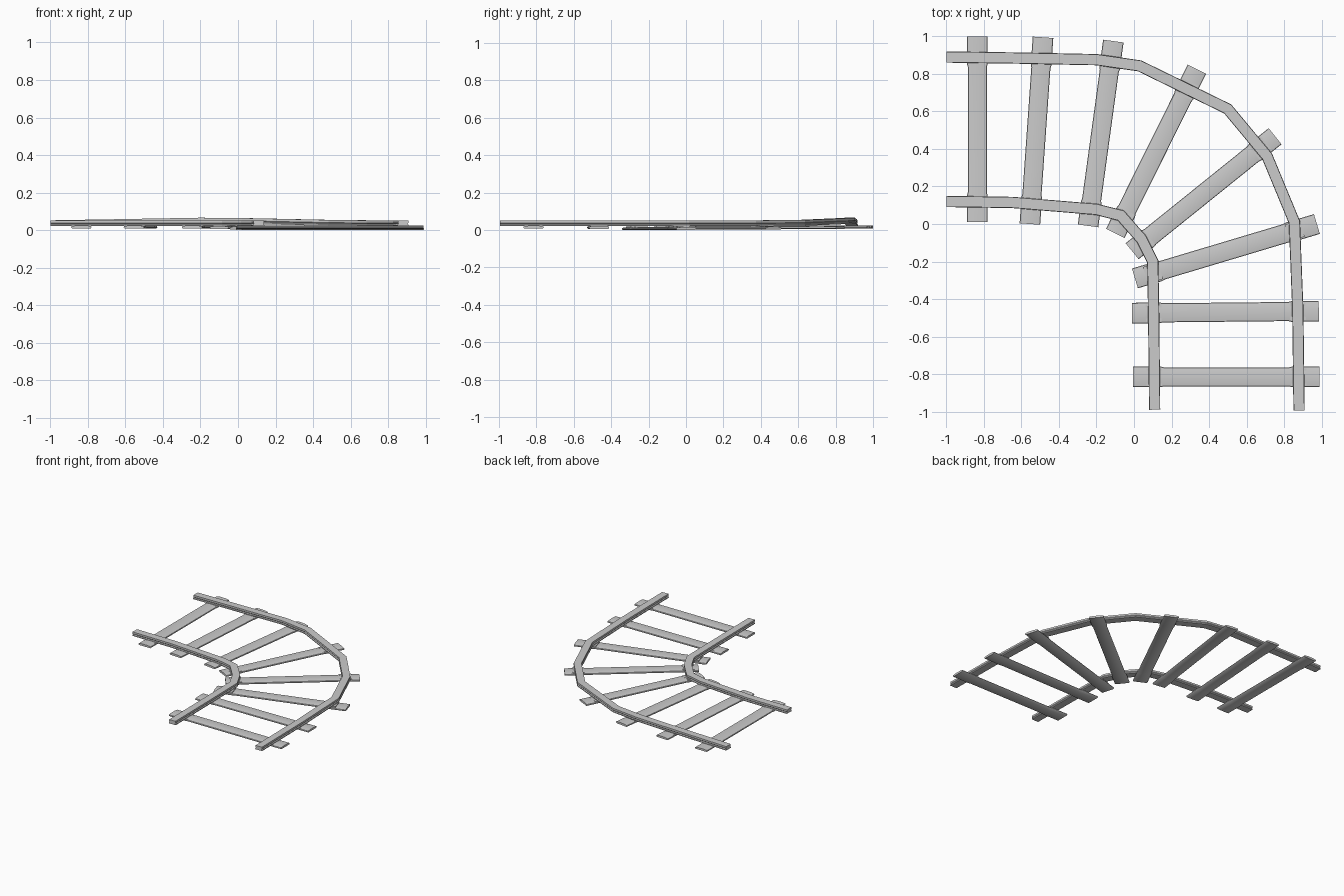
import bpy, bmesh, math
from mathutils import Vector

if "Cube" in bpy.data.objects:
    bpy.data.objects.remove(bpy.data.objects["Cube"])


def loft(name, rings, smooth=None):
    """Closed solid through a list of matching vertex rings."""
    bm = bmesh.new()
    loops = [[bm.verts.new(p) for p in r] for r in rings]
    n = len(rings[0])
    for a, b in zip(loops, loops[1:]):
        for i in range(n):
            j = (i + 1) % n
            bm.faces.new((a[i], a[j], b[j], b[i]))
    bm.faces.new(loops[0])
    bm.faces.new(loops[-1])
    bmesh.ops.recalc_face_normals(bm, faces=bm.faces[:])
    me = bpy.data.meshes.new(name)
    bm.to_mesh(me)
    bm.free()
    ob = bpy.data.objects.new(name, me)
    bpy.context.collection.objects.link(ob)
    if smooth:
        bpy.ops.object.select_all(action='DESELECT')
        ob.select_set(True)
        bpy.context.view_layer.objects.active = ob
        bpy.ops.object.shade_smooth_by_angle(angle=math.radians(smooth))
    return ob


def sweep(name, path, profile):
    """Mitred sweep of a (side, height) profile along (x, y, z) points."""
    pts = [Vector(p) for p in path]
    rings = []
    for i, p in enumerate(pts):
        d1 = (pts[i] - pts[i - 1]) if i else (pts[1] - pts[0])
        d2 = (pts[i + 1] - pts[i]) if i < len(pts) - 1 else d1
        d1, d2 = d1.xy.normalized(), d2.xy.normalized()
        t = (d1 + d2).normalized()
        side = Vector((-t.y, t.x, 0)) / max(t.dot(d1), 0.5)
        rings.append([p + side * s + Vector((0, 0, h)) for s, h in profile])
    return loft(name, rings)


# rails: foot, narrow web and head
half = [(.030, .021), (.030, .028), (.024, .033), (.028, .038), (.028, .052)]
rail = half + [(-s, h) for s, h in reversed(half)]
outer = [(-1, .89, 0), (-.65, .885, .006), (-.2, .876, .014), (.03, .843, .012),
         (.5, .613, .002), (.71, .36, 0), (.855, .01, 0), (.873, -.45, 0), (.88, -.995, 0)]
inner = [(-1, .12, 0), (-.65, .115, 0), (-.2, .078, 0), (-.07, .045, 0),
         (.04, -.08, 0), (.1, -.2, 0), (.105, -.5, 0), (.11, -.99, 0)]
sweep("outer_rail", outer, rail)
sweep("inner_rail", inner, rail)

# sleepers: inner end, outer end, bottom height
sleepers = [((-.835, .01), (-.835, 1.0), .009), ((-.555, .0), (-.485, .995), .009),
            ((-.245, -.01), (-.11, .975), .009), ((-.10, -.05), (.335, .825), .006),
            ((-.01, -.145), (.752, .468), .003), ((.005, -.29), (.975, .0), 0),
            ((-.01, -.475), (.985, -.465), .007), ((-.005, -.815), (.99, -.815), .008)]
section = [(-.9, 0), (-1, .006), (-.95, .012), (-.45, .016),
           (.45, .016), (.95, .012), (1, .006), (.9, 0)]


def crossing(a, d, path):
    """Distance along the sleeper where it meets a rail."""
    n = Vector((-d.y, d.x))
    for p, q in zip(path, path[1:]):
        p, q = Vector(p[:2]) - a, Vector(q[:2]) - a
        u, v = p.dot(n), q.dot(n)
        if u * v <= 0 and u != v:
            t = u / (u - v)
            return p.lerp(q, t).dot(d)
    return 0.1


for k, (a, b, z) in enumerate(sleepers, 1):
    a, b = Vector(a), Vector(b)
    d = (b - a).normalized()
    n = Vector((-d.y, d.x))
    length = (b - a).length
    c1, c2 = crossing(a, d, inner), crossing(a, d, outer)

    def ring(t, w, z0, sec):
        c = a + d * t
        return [(*(c + n * w * s), z0 + h) for s, h in sec]

    # ends slightly wider than the middle
    stations = [(0, .055), (c1 + .035, .055), (c1 + .05, .051),
                (c2 - .05, .051), (c2 - .035, .055), (length, .055)]
    loft(f"sleeper_{k}", [ring(t, w, z, section) for t, w in stations], 50)

    # rail seat plates
    top = .0225
    plate = [(-1, z + .008), (-1, top), (1, top), (1, z + .008)]
    for label, c in (("inner", c1), ("outer", c2)):
        loft(f"{label}_seat_plate_{k}",
             [ring(c + s * .042, .046, 0, plate) for s in (-1, 1)])
